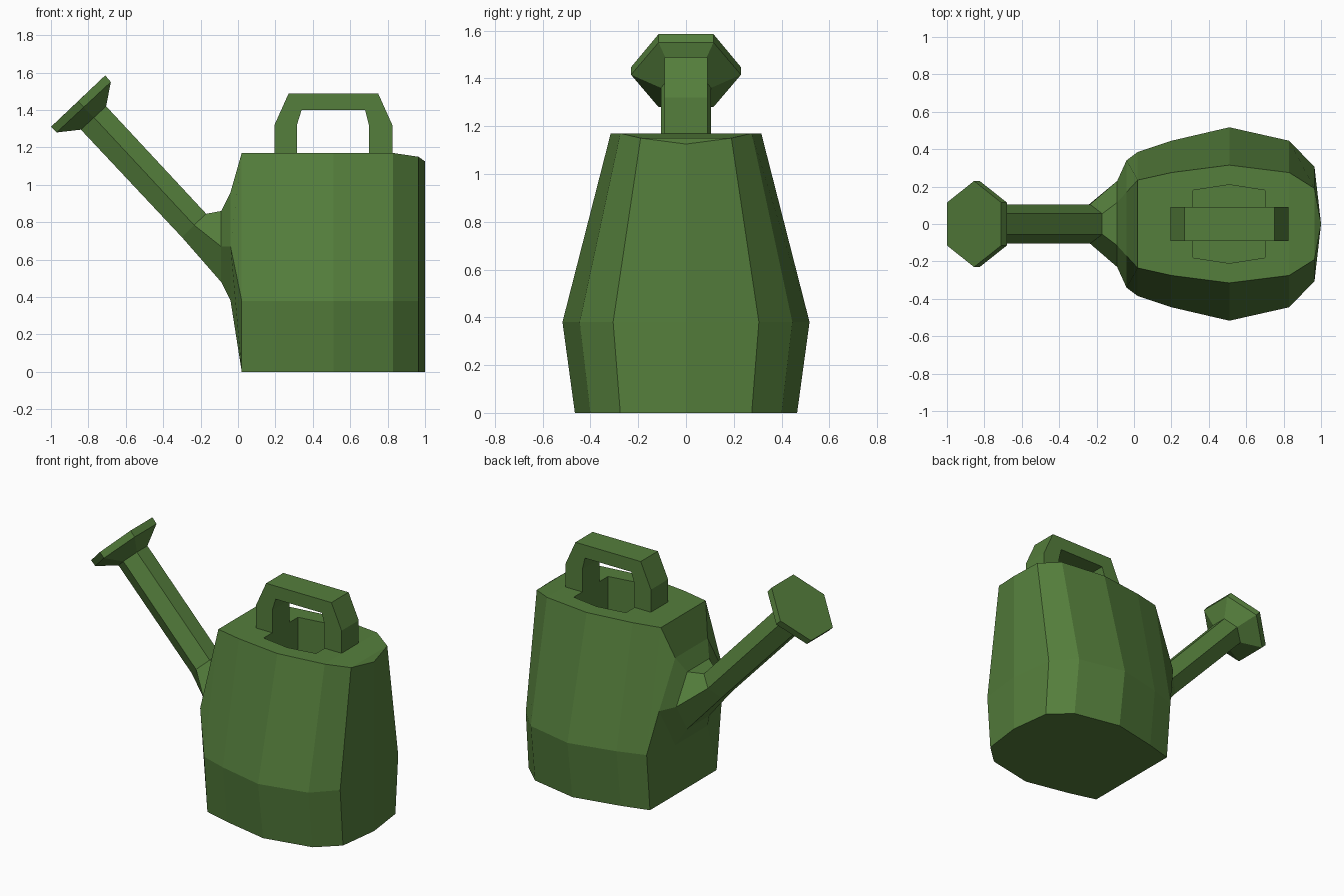
import bpy, bmesh

if "Cube" in bpy.data.objects:
    bpy.data.objects.remove(bpy.data.objects["Cube"])

green = bpy.data.materials.new("green")
green.diffuse_color = (0.09, 0.21, 0.045, 1)
green.use_nodes = True
green.node_tree.nodes["Principled BSDF"].inputs["Base Color"].default_value = green.diffuse_color


def make_object(name, bm):
    bmesh.ops.recalc_face_normals(bm, faces=bm.faces)
    mesh = bpy.data.meshes.new(name)
    bm.to_mesh(mesh)
    bm.free()
    mesh.materials.append(green)
    obj = bpy.data.objects.new(name, mesh)
    bpy.context.collection.objects.link(obj)
    return obj


def loft(bm, rings):
    """Join closed rings of points with quads; returns the vertex rings."""
    loops = [[bm.verts.new(p) for p in ring] for ring in rings]
    for a, b in zip(loops, loops[1:]):
        n = len(a)
        for i in range(n):
            j = (i + 1) % n
            bm.faces.new((a[i], a[j], b[j], b[i]))
    return loops


def prism(name, ring_a, ring_b):
    bm = bmesh.new()
    a, b = loft(bm, [ring_a, ring_b])
    bm.faces.new(a)
    bm.faces.new(b)
    return make_object(name, bm)


# Body: 11-sided plan, widest at the belly, top dipping at the rear
XS = (0.02, 0.2, 0.51, 0.83, 0.965)


def body_ring(ys, zs):
    back = [(x, y, z) for x, y, z in zip(XS, ys, zs)]
    front = [(x, -y, z) for x, y, z in reversed(back)]
    return back + [(1.0, 0, zs[5])] + front


bm = bmesh.new()
low, mid, top = loft(bm, [
    body_ring((0.35, 0.40, 0.465, 0.40, 0.275), (0,) * 6),
    body_ring((0.385, 0.445, 0.517, 0.445, 0.305), (0.38,) * 6),
    body_ring((0.235, 0.275, 0.315, 0.275, 0.19), (1.17, 1.17, 1.17, 1.17, 1.15, 1.125)),
])
bm.faces.new(low)
bm.faces.new(top[:4] + top[7:])
bm.faces.new(top[3:5] + top[6:8])
bm.faces.new(top[4:7])
body = make_object("body", bm)

# Filling hole cut in the top, between the handle feet
hole = [(0.315, -0.18), (0.51, -0.21), (0.70, -0.18), (0.70, 0.18), (0.51, 0.21), (0.315, 0.18)]
cutter = prism("hole_cutter", [(x, y, 0.82) for x, y in hole], [(x, y, 1.3) for x, y in hole])
cutter.hide_render = True
mod = body.modifiers.new("hole", "BOOLEAN")
mod.operation = "DIFFERENCE"
mod.solver = "EXACT"
mod.object = cutter
bpy.context.view_layer.objects.active = body
bpy.ops.object.modifier_apply(modifier="hole")
bpy.data.objects.remove(cutter)


# Spout: six-sided rings from the body's flat end through collar and tube to the rose
def hex_ring(*side):
    return list(side) + [(x, -y, z) for x, y, z in reversed(side)]


bm = bmesh.new()
rings = loft(bm, [
    hex_ring((0.02, 0.235, 1.17), (0.02, 0.385, 0.38), (0.02, 0.35, 0)),
    hex_ring((-0.04, 0.17, 0.96), (-0.04, 0.34, 0.67), (-0.04, 0.17, 0.38)),
    hex_ring((-0.09, 0.115, 0.86), (-0.09, 0.23, 0.67), (-0.09, 0.115, 0.48)),
    hex_ring((-0.17, 0.055, 0.845), (-0.235, 0.105, 0.785), (-0.30, 0.055, 0.72)),
    hex_ring((-0.705, 0.055, 1.42), (-0.77, 0.105, 1.36), (-0.84, 0.055, 1.295)),
    hex_ring((-0.68, 0.115, 1.55), (-0.825, 0.23, 1.415), (-0.97, 0.115, 1.28)),
    hex_ring((-0.71, 0.115, 1.585), (-0.855, 0.23, 1.447), (-1.0, 0.115, 1.31)),
])
bm.faces.new(rings[-1])
make_object("spout", bm)

# Handle: square-section arch on top
outer = [(0.195, 1.16), (0.195, 1.32), (0.27, 1.487), (0.75, 1.487), (0.825, 1.32), (0.825, 1.16)]
inner = [(0.315, 1.16), (0.315, 1.32), (0.34, 1.40), (0.68, 1.40), (0.70, 1.32), (0.70, 1.16)]
bm = bmesh.new()
sections = [[bm.verts.new((x, y, z)) for (x, z), y in ((o, -0.09), (o, 0.09), (i, 0.09), (i, -0.09))]
            for o, i in zip(outer, inner)]
for a, b in zip(sections, sections[1:]):
    for i in range(4):
        j = (i + 1) % 4
        bm.faces.new((a[i], a[j], b[j], b[i]))
bm.faces.new(sections[0])
bm.faces.new(sections[-1])
make_object("handle", bm)
